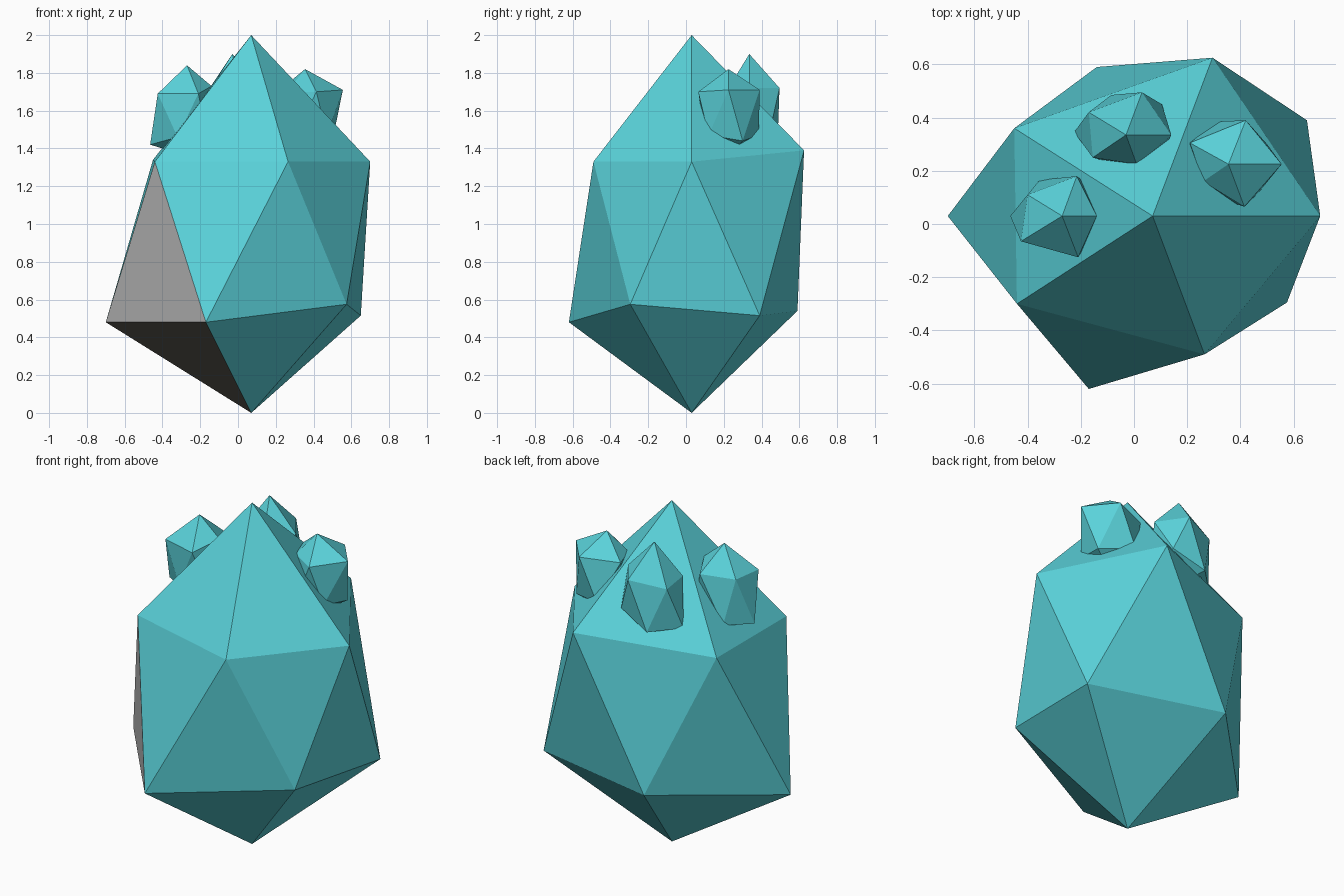
import bpy
import bmesh


def material(name, rgb):
    mat = bpy.data.materials.new(name)
    mat.diffuse_color = (*rgb, 1.0)
    return mat


TEAL = material("teal", (0.102, 0.645, 0.701))
GRAY = material("light_gray", (0.479, 0.479, 0.479))
DARK = material("dark_warm_gray", (0.162, 0.150, 0.127))


def crystal(name, top, upper, lower, bottom, bare_wedge=None):
    """Uneven twenty-sided stone: two tips and two staggered rings of five.
    The lower side and underside of bare_wedge get the gray materials."""
    bm = bmesh.new()
    t, b = bm.verts.new(top), bm.verts.new(bottom)
    u = [bm.verts.new(p) for p in upper]
    l = [bm.verts.new(p) for p in lower]
    for i in range(5):
        j = (i + 1) % 5
        bm.faces.new((t, u[i], u[j]))
        bm.faces.new((u[i], l[i], u[j]))
        side = bm.faces.new((l[i], l[j], u[j]))
        under = bm.faces.new((b, l[j], l[i]))
        if i == bare_wedge:
            side.material_index = 1
            under.material_index = 2
    bmesh.ops.recalc_face_normals(bm, faces=bm.faces[:])
    mesh = bpy.data.meshes.new(name)
    bm.to_mesh(mesh)
    bm.free()
    mesh.materials.append(TEAL)
    if bare_wedge is not None:
        mesh.materials.append(GRAY)
        mesh.materials.append(DARK)
    obj = bpy.data.objects.new(name, mesh)
    bpy.context.collection.objects.link(obj)
    return obj


# Large stone body
crystal("stone_body", (0.07, 0.03, 2.0),
        [(0.70, 0.03, 1.33), (0.295, 0.625, 1.39), (-0.45, 0.36, 1.34),
         (-0.44, -0.30, 1.33), (0.265, -0.49, 1.33)],
        [(0.65, 0.39, 0.515), (-0.14, 0.59, 0.54), (-0.70, 0.03, 0.48),
         (-0.17, -0.62, 0.48), (0.575, -0.295, 0.575)],
        (0.07, 0.03, 0.0), bare_wedge=2)

# Small stones set into the upper slopes
crystal("left_nub", (-0.27, 0.03, 1.84),
        [(-0.14, 0.03, 1.73), (-0.215, 0.18, 1.70), (-0.40, 0.11, 1.69),
         (-0.425, -0.065, 1.69), (-0.21, -0.125, 1.69)],
        [(-0.165, 0.14, 1.52), (-0.355, 0.165, 1.43), (-0.465, 0.03, 1.42),
         (-0.32, -0.09, 1.46), (-0.165, -0.055, 1.48)],
        (-0.27, 0.03, 1.36))

crystal("back_nub", (-0.03, 0.335, 1.90),
        [(0.14, 0.335, 1.72), (0.03, 0.495, 1.72), (-0.17, 0.42, 1.69),
         (-0.155, 0.25, 1.70), (0.01, 0.225, 1.72)],
        [(0.105, 0.45, 1.52), (-0.085, 0.485, 1.44), (-0.225, 0.345, 1.45),
         (-0.075, 0.225, 1.50), (0.10, 0.25, 1.50)],
        (-0.03, 0.335, 1.40))

crystal("right_nub", (0.355, 0.225, 1.82),
        [(0.555, 0.225, 1.71), (0.42, 0.39, 1.71), (0.21, 0.305, 1.70),
         (0.26, 0.16, 1.70), (0.415, 0.065, 1.70)],
        [(0.50, 0.30, 1.44), (0.31, 0.385, 1.47), (0.22, 0.225, 1.48),
         (0.31, 0.10, 1.48), (0.47, 0.12, 1.47)],
        (0.355, 0.225, 1.36))
